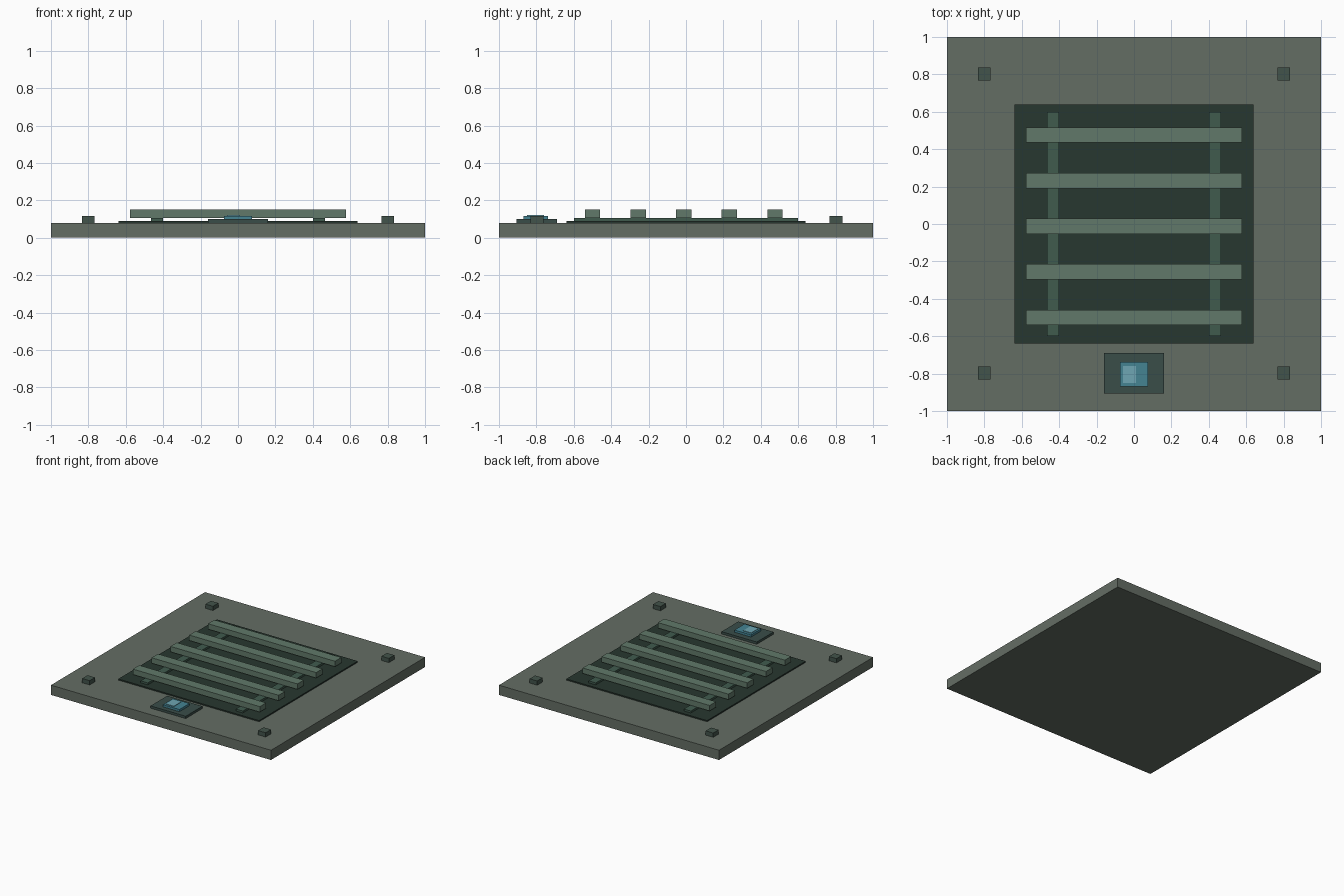
import bpy

if "Cube" in bpy.data.objects:
    bpy.data.objects.remove(bpy.data.objects["Cube"])


def material(name, rgb):
    # display colour (0-255) converted to linear
    m = bpy.data.materials.new(name)
    m.diffuse_color = [(c / 255) ** 2.2 for c in rgb] + [1]
    m.use_nodes = True
    m.node_tree.nodes["Principled BSDF"].inputs["Base Color"].default_value = m.diffuse_color
    return m


STONE = material("stone", (100, 109, 100))
DARK = material("dark_recess", (44, 58, 51))
RAIL = material("rail_green", (66, 91, 79))
SLAT = material("slat_green", (97, 120, 105))
BOLT = material("bolt_grey", (68, 84, 76))
PAD = material("pad_grey", (60, 78, 74))
BLUE = material("lamp_blue", (70, 130, 145))
LIGHT = material("lamp_light", (110, 165, 178))


def box(name, x, y, z, mat):
    # box from (min, max) ranges on each axis
    r = (x, y, z)
    bpy.ops.mesh.primitive_cube_add(size=1, location=[(a + b) / 2 for a, b in r])
    ob = bpy.context.object
    ob.name = name
    ob.scale = [b - a for a, b in r]
    bpy.ops.object.transform_apply(location=False, rotation=False, scale=True)
    ob.data.materials.append(mat)
    return ob


def around(c, size):
    return (c - size / 2, c + size / 2)


# Floor slab and dark recess panel
box("base_slab", (-1, 1), (-1, 1), (0, 0.08), STONE)
box("recess_panel", (-0.64, 0.64), (-0.64, 0.64), (0.075, 0.09), DARK)

# Two support rails and four corner bolts
for sx in (-1, 1):
    box("support_rail", around(sx * 0.432, 0.064), (-0.6, 0.6), (0.088, 0.106), RAIL)
    for cy in (-0.797, 0.803):
        box("corner_bolt", around(sx * 0.8, 0.068), around(cy, 0.07), (0.078, 0.115), BOLT)

# Five grate slats
for i in range(5):
    box("grate_slat", (-0.577, 0.577), around(-0.5 + 0.244 * i, 0.082), (0.105, 0.15), SLAT)

# Status lamp at the front edge
box("lamp_pad", (-0.16, 0.16), (-0.907, -0.69), (0.078, 0.099), PAD)
box("lamp_lens", (-0.075, 0.075), (-0.868, -0.737), (0.097, 0.117), BLUE)
box("lamp_highlight", (-0.06, 0.012), (-0.85, -0.76), (0.115, 0.121), LIGHT)
